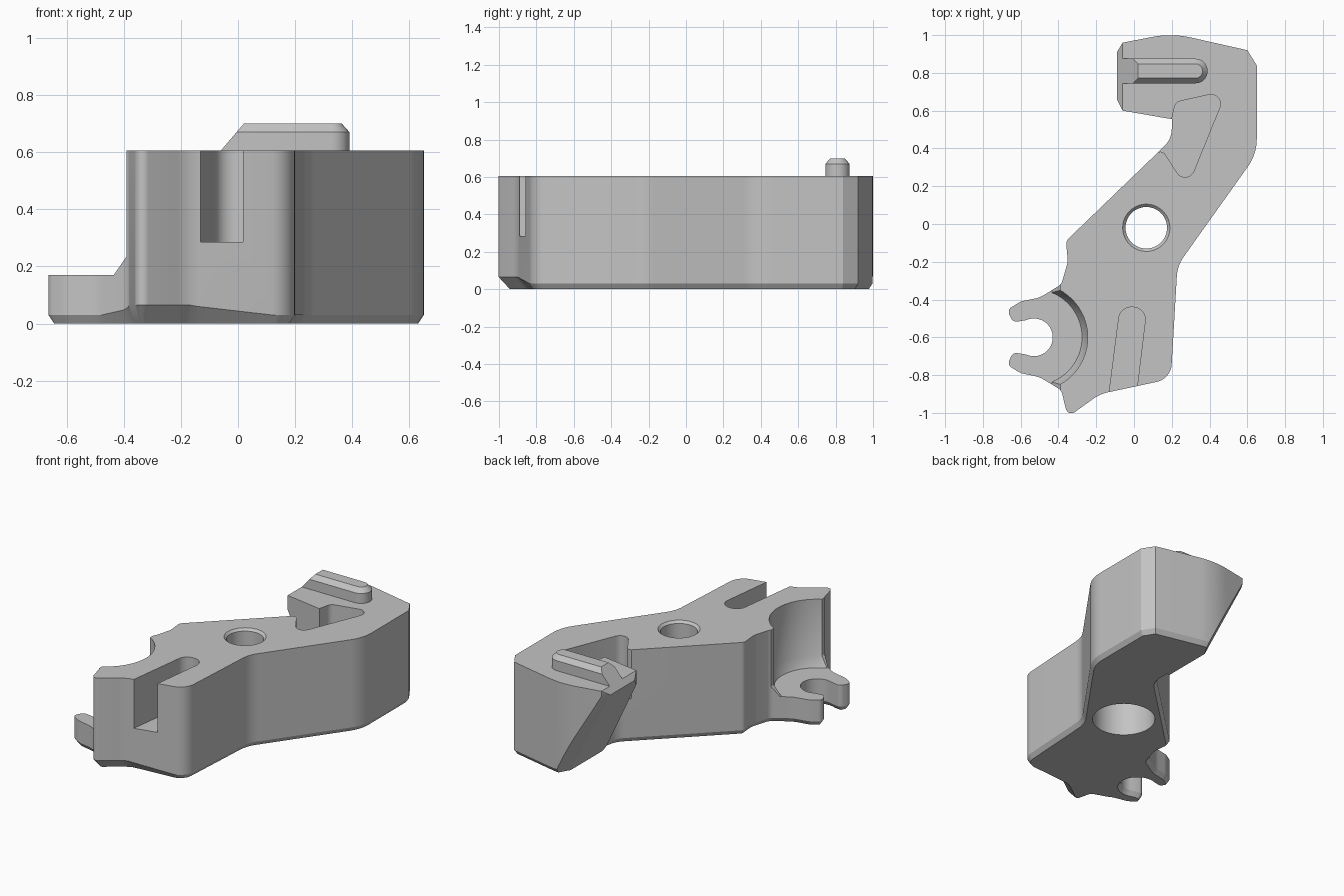
import bpy, bmesh, math
from mathutils import Vector

TOP = 0.605
cube = bpy.data.objects.get("Cube")
if cube:
    bpy.data.objects.remove(cube, do_unlink=True)

grey = bpy.data.materials.new("plain grey")
grey.use_nodes = True
grey.diffuse_color = (0.55, 0.55, 0.55, 1)
grey.node_tree.nodes["Principled BSDF"].inputs["Base Color"].default_value = grey.diffuse_color


def rounded(corners, steps=8):
    """Turn (x, y, radius) corners into a closed outline with true arcs."""
    points = [Vector(c[:2]) for c in corners]
    outline = []
    for i, corner in enumerate(corners):
        p, radius = points[i], (corner[2] if len(corner) > 2 else 0)
        if not radius:
            outline.append(p)
            continue
        u = (points[i - 1] - p).normalized()
        v = (points[(i + 1) % len(points)] - p).normalized()
        half = u.angle(v) / 2
        centre = p + (u + v).normalized() * radius / math.sin(half)
        reach = radius / math.tan(half)
        start, end = p + u * reach - centre, p + v * reach - centre
        a = math.atan2(start.y, start.x)
        sweep = math.remainder(math.atan2(end.y, end.x) - a, math.tau)
        for k in range(steps + 1):
            t = a + sweep * k / steps
            outline.append(centre + Vector((math.cos(t), math.sin(t))) * radius)
    return outline


def inset(outline, amount):
    """Offset a clockwise outline inwards."""
    result = []
    for i, p in enumerate(outline):
        d1 = (p - outline[i - 1]).normalized()
        d2 = (outline[(i + 1) % len(outline)] - p).normalized()
        n1, n2 = Vector((d1.y, -d1.x)), Vector((d2.y, -d2.x))
        n = (n1 + n2).normalized()
        result.append(p + n * amount / max(n.dot(n1), 0.5))
    return result


def at(outline, z):
    return [Vector((p.x, p.y, z)) for p in outline]


def circle(x, y, z, radius, count=64):
    turn = [math.tau * k / count for k in range(count)]
    return [Vector((x + radius * math.cos(t), y + radius * math.sin(t), z)) for t in turn]


def loft(name, rings):
    """Bridge rings of equal length and cap both ends."""
    bm = bmesh.new()
    loops = [[bm.verts.new(p) for p in ring] for ring in rings]
    for low, high in zip(loops, loops[1:]):
        for i in range(len(low)):
            bm.faces.new((low[i - 1], low[i], high[i], high[i - 1]))
    bm.faces.new(loops[0])
    bm.faces.new(loops[-1])
    bmesh.ops.recalc_face_normals(bm, faces=bm.faces)
    mesh = bpy.data.meshes.new(name)
    bm.to_mesh(mesh)
    bm.free()
    mesh.materials.append(grey)
    obj = bpy.data.objects.new(name, mesh)
    bpy.context.collection.objects.link(obj)
    return obj


def carve(obj, cutters):
    """Subtract the cutters, then shade smooth with crisp edges."""
    for cutter in cutters:
        cutter.hide_render = True
        mod = obj.modifiers.new("cut", "BOOLEAN")
        mod.operation, mod.solver, mod.object = "DIFFERENCE", "EXACT", cutter
    bpy.context.view_layer.update()
    graph = bpy.context.evaluated_depsgraph_get()
    mesh = bpy.data.meshes.new_from_object(obj.evaluated_get(graph))
    obj.modifiers.clear()
    obj.data = mesh
    bpy.ops.object.select_all(action="DESELECT")
    obj.select_set(True)
    bpy.context.view_layer.objects.active = obj
    bpy.ops.object.shade_smooth_by_angle(angle=math.radians(25))


# Forked lobe: one horn, mirrored about the notch centre
notch_x, notch_y = -0.53, -0.6
horn = [(-0.385, -0.88, 0.05), (-0.5, -0.81, 0.15), (-0.6, -0.79, 0.1),
        (-0.672, -0.745, 0.03), (-0.64, -0.68, 0.03)]
notch = [(notch_x + 0.1 * math.cos(math.radians(t)), notch_y + 0.1 * math.sin(math.radians(t)))
         for t in range(-115, 116, 10)]
mirrored = [(x, 2 * notch_y - y, r) for x, y, r in reversed(horn)]

# Body outline, clockwise from the back
outline = rounded(
    [(0.2, 1.01, 0.5), (0.6, 0.92), (0.65, 0.84), (0.65, 0.37, 0.25), (0.23, -0.22, 0.2),
     (0.195, -0.82, 0.1), (-0.18, -0.9, 0.2), (-0.35, -1.022, 0.03)]
    + horn + notch + mirrored
    + [(-0.35, -0.2, 0.1), (-0.36, -0.09, 0.04), (0.2, 0.45, 0.13), (0.2, 0.555),
       (-0.06, 0.6), (-0.09, 0.66), (-0.09, 0.91), (-0.06, 0.96)])

# The bottom chamfer grows larger along the front wall
bottom, shoulder = [], []
for p, q in zip(outline, inset(outline, 0.02)):
    front = min(max((-0.84 - p.y) / 0.06, 0), 1)
    bottom.append(Vector((q.x, q.y + 0.04 * front, 0)))
    shoulder.append(Vector((p.x, p.y, 0.03 + 0.035 * front)))
body = loft("body", [bottom, shoulder, at(outline, TOP)])

# Ridge on top of the head
ridge_line = rounded([(-0.2, 0.745), (-0.2, 0.875), (0.39, 0.875, 0.064), (0.39, 0.745, 0.064)])
ridge = loft("ridge", [at(ridge_line, 0.55), at(ridge_line, 0.67), at(inset(ridge_line, 0.027), 0.7)])

# Lobe pocket with a sloped foot
lobe_cut = loft("lobe_pocket_cutter", [circle(notch_x, notch_y, z, r)
                for r, z in ((0.255, 0.17), (0.285, 0.235), (0.285, 0.8))])
step = [(-0.435, 0.17), (-0.39, 0.235), (-0.39, 0.8), (-1, 0.8), (-1, 0.17)]
step_cut = loft("lobe_step_cutter", [[Vector((x, y, z)) for x, z in step] for y in (-0.99, -0.3)])

# Through hole with a wide bore underneath and a chamfered rim
hole_cut = loft("hole_cutter", [circle(0.065, -0.02, z, r) for r, z in (
    (0.19, -0.1), (0.19, 0.42), (0.11, 0.42), (0.11, 0.59), (0.135, 0.615), (0.135, 0.8))])

# Front slot and side pocket
slot = rounded([(-0.145, -1), (-0.073, -0.44, 0.066), (0.068, -0.44, 0.066), (0, -1)])
side = rounded([(0.08, 0.375), (0.155, 0.385, 0.03), (0.28, 0.19, 0.05), (0.49, 0.705, 0.05),
                (0.22, 0.645, 0.04), (0.2, 0.555), (0.1, 0.5)])
slot_cut = loft("slot_cutter", [at(slot, 0.285), at(slot, 0.8)])
side_cut = loft("side_pocket_cutter", [at(side, 0.285), at(side, 0.8)])

# Undercut end of the head, with its rear edge chamfered
under = [(0.25, -0.1), (-0.09, 0.57), (0.063, 0.75), (-0.4, 0.75), (-0.4, -0.1)]
under_cut = loft("undercut_cutter", [[Vector((x, y, z)) for x, z in under] for y in (0.55, 1.1)])
wedge = [(-0.12, 0.86), (0, 1.06), (-0.12, 1.06)]
edge_cut = loft("edge_cutter", [[Vector((x + (0.57 - z) * 0.509, y, z)) for x, y in wedge]
                                for z in (-0.1, 0.7)])

cutters = [lobe_cut, step_cut, hole_cut, slot_cut, side_cut, under_cut, edge_cut]
carve(body, cutters)
carve(ridge, [under_cut])
for cutter in cutters:
    bpy.data.objects.remove(cutter, do_unlink=True)
